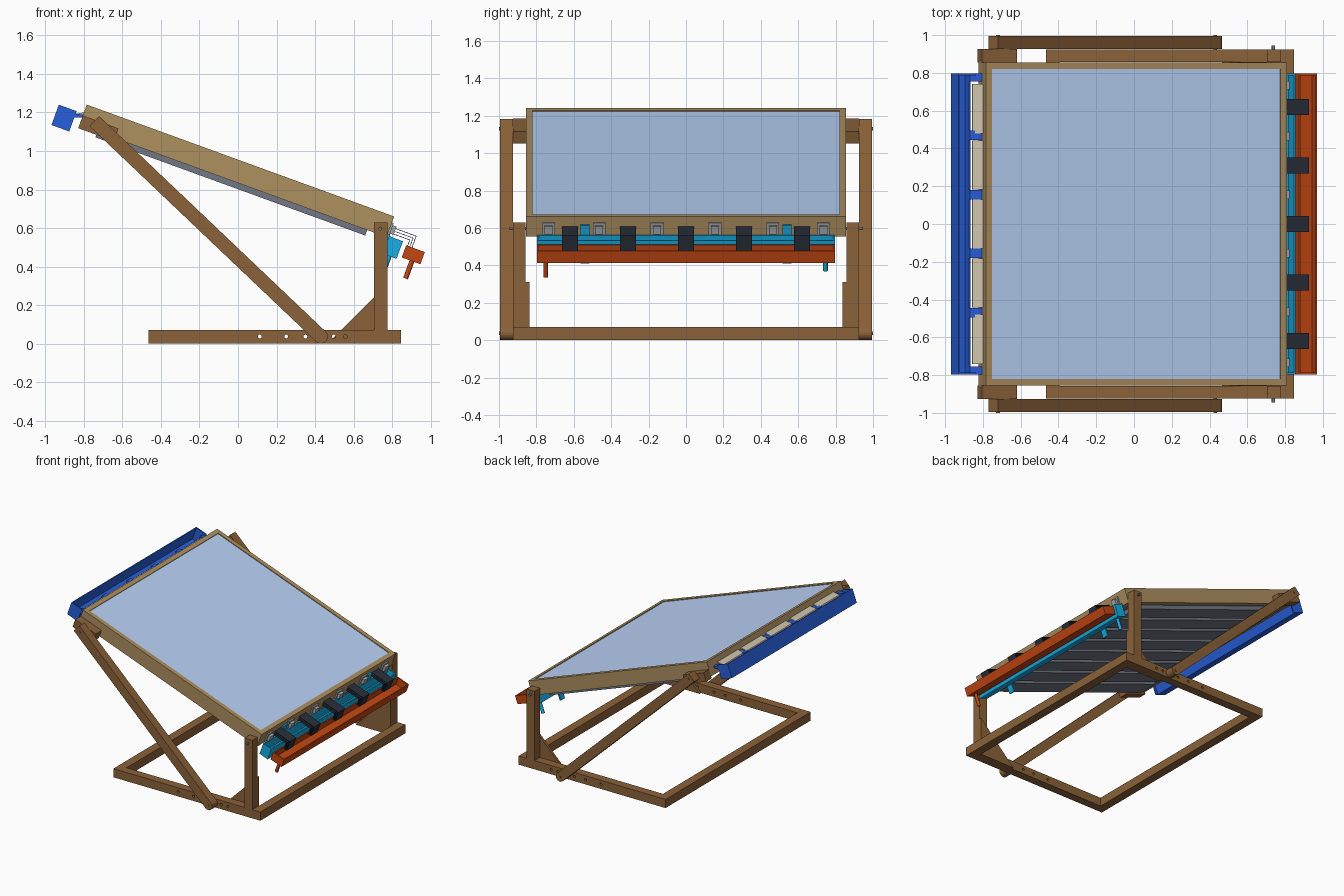
import bpy, bmesh
from math import radians, pi, cos, sin, atan2
from mathutils import Matrix

if "Cube" in bpy.data.objects:
    bpy.data.objects.remove(bpy.data.objects["Cube"])

TILT = radians(20)
PIVOT = (0.81, 0, 0.66)      # low top edge of the panel; tilted parts use (u, y, w) from here


def material(name, r, g, b):
    m = bpy.data.materials.new(name)
    m.diffuse_color = tuple((c / 255) ** 2.2 for c in (r, g, b)) + (1,)
    m.use_nodes = True
    m.node_tree.nodes["Principled BSDF"].inputs["Base Color"].default_value = m.diffuse_color
    return m


WOOD = material("brown_wood", 138, 98, 60)
TAN = material("tan_wood", 172, 142, 96)
GLASS = material("glass", 184, 209, 247)
SLATE = material("slate", 112, 118, 130)
BLUE = material("blue", 44, 95, 218)
TEAL = material("teal", 30, 172, 228)
RED = material("red", 194, 72, 26)
BLACK = material("black", 44, 50, 60)
GREY = material("grey", 165, 167, 170)
BEIGE = material("beige", 205, 195, 172)


def finish(name, bm, mat, tilted):
    bmesh.ops.recalc_face_normals(bm, faces=bm.faces[:])
    me = bpy.data.meshes.new(name)
    bm.to_mesh(me)
    bm.free()
    me.materials.append(mat)
    ob = bpy.data.objects.new(name, me)
    bpy.context.collection.objects.link(ob)
    if tilted:
        ob.location = PIVOT
        ob.rotation_euler = (0, TILT, 0)
    return ob


def prism(name, profiles, spans, mat, tilted=False):
    """Extrude each (x, z) profile along y over each span."""
    bm = bmesh.new()
    for pts in profiles:
        for y0, y1 in spans:
            a = [bm.verts.new((x, y0, z)) for x, z in pts]
            b = [bm.verts.new((x, y1, z)) for x, z in pts]
            bm.faces.new(a)
            bm.faces.new(b[::-1])
            for i in range(len(a)):
                j = (i + 1) % len(a)
                bm.faces.new((a[i], b[i], b[j], a[j]))
    return finish(name, bm, mat, tilted)


def rect(x0, x1, z0, z1):
    return [(x0, z0), (x1, z0), (x1, z1), (x0, z1)]


def disc(x, z, r, n=20):
    return [(x + r * cos(2 * pi * i / n), z + r * sin(2 * pi * i / n)) for i in range(n)]


def bar(x0, z0, x1, z1, r, n=12):
    """Bar profile, rounded at the first end and square at the second."""
    a = atan2(z1 - z0, x1 - x0) + pi / 2
    arc = [(x0 + r * cos(a + pi * i / n), z0 + r * sin(a + pi * i / n)) for i in range(n + 1)]
    return arc + [(x1 - r * cos(a), z1 - r * sin(a)), (x1 + r * cos(a), z1 + r * sin(a))]


def trough(u0, u1, w0, w_left, w_right, t=0.008):
    return [(u0, w_left), (u0, w0), (u1, w0), (u1, w_right), (u1 - t, w_right),
            (u1 - t, w0 + t), (u0 + t, w0 + t), (u0 + t, w_left)]


def both(y0, y1):
    return [(y0, y1), (-y1, -y0)]


def around(centres, width):
    return [(c - width / 2, c + width / 2) for c in centres]


def spout(name, u, y, w0, w1, r, mat):
    bm = bmesh.new()
    bmesh.ops.create_cone(bm, cap_ends=True, segments=20, radius1=r, radius2=r, depth=w1 - w0,
                          matrix=Matrix.Translation((u, y, (w0 + w1) / 2)))
    finish(name, bm, mat, True)


# base frame with adjustment holes through the side rails
rails = prism("base_side_rails", [rect(-0.465, 0.847, 0, 0.07)], both(0.857, 0.925), WOOD)
holes = prism("hole_cutter", [disc(x, 0.037, 0.01) for x in (0.113, 0.25, 0.35, 0.497, 0.557)],
              both(0.84, 0.94), WOOD)
cut = rails.modifiers.new("holes", "BOOLEAN")
cut.object = holes
cut.solver = "EXACT"
bpy.context.view_layer.objects.active = rails
bpy.ops.object.modifier_apply(modifier="holes")
bpy.data.objects.remove(holes)
prism("base_cross_rails", [rect(-0.465, -0.395, 0, 0.07), rect(0.777, 0.847, 0, 0.07)],
      [(-0.857, 0.857)], WOOD)

# posts, gussets, struts and bolts
prism("front_posts", [rect(0.705, 0.775, 0.07, 0.63)], both(0.857, 0.925), WOOD)
prism("post_gussets", [[(0.465, 0), (0.775, 0), (0.775, 0.31)]], both(0.838, 0.857), WOOD)
prism("struts", [bar(0.43, 0.037, -0.746, 1.155, 0.036)], both(0.926, 0.995), WOOD)
prism("strut_bolts", [disc(0.43, 0.037, 0.01), disc(-0.72, 1.13, 0.01)], both(0.86, 1.0), WOOD)
prism("post_bolts", [disc(0.738, 0.597, 0.009)], both(0.84, 0.945), SLATE)

# tilted panel box
L, T, H, D = 1.697, 0.036, 0.856, 0.114
prism("panel_side_boards", [rect(-L, 0, -D, 0)], both(H - T, H), TAN, True)
prism("panel_end_boards", [rect(-L, -L + T, -D, 0), rect(-T, 0, -D, 0)],
      [(-H + T, H - T)], TAN, True)
prism("glass_cover", [rect(-L + T, -T, -0.014, -0.006)], [(-H + T, H - T)], GLASS, True)
prism("panel_back", [rect(-L + T, -T, -D + 0.002, -D + 0.012)], [(-H + T, H - T)], SLATE, True)
prism("back_slats", [rect(-1.597, -0.107, -0.144, -D + 0.002)],
      around([(i - 3.5) * 0.205 for i in range(8)], 0.165), SLATE, True)
prism("pivot_blocks", [rect(-1.697, -1.5, -0.13, -0.06)], both(H, 0.926), WOOD, True)

# upper feed trough
prism("feed_trough", [trough(-1.833, -1.75, -0.162, -0.05, -0.09)], [(-0.795, 0.795)], BLUE, True)
prism("feed_trough_ends", [rect(-1.833, -1.735, -0.162, -0.05)], both(0.787, 0.797), BLUE, True)
hook = [(-1.76, -0.12), (-1.75, -0.12), (-1.75, -0.09), (-L, -0.07), (-L, -0.055), (-1.76, -0.07)]
prism("feed_trough_hooks", [hook], around((-0.47, -0.155, 0.155, 0.47), 0.05) + both(0.755, 0.797),
      BLUE, True)
prism("inlet_strips", [[(-1.745, -0.082), (-L, -0.055), (-L, -0.043), (-1.745, -0.07)]],
      around((-0.61, -0.312, 0, 0.312, 0.61), 0.26), BEIGE, True)

# lower inner trough with brackets and spout
prism("inner_trough", [trough(0.01, 0.087, -0.202, -0.1, -0.105)], [(-0.795, 0.795)], TEAL, True)
prism("inner_trough_ends", [rect(0.01, 0.087, -0.202, -0.105)], both(0.787, 0.797), TEAL, True)
prism("inner_trough_brackets", [rect(0, 0.012, -0.262, -0.045)], around((-0.54, 0.54), 0.05), TEAL, True)
spout("inner_spout", 0.046, 0.745, -0.29, -0.198, 0.013, TEAL)

# lower outer trough with spout
prism("outer_trough", [trough(0.11, 0.213, -0.186, -0.119, -0.119)], [(-0.795, 0.795)], RED, True)
prism("outer_trough_ends", [rect(0.11, 0.213, -0.186, -0.119)], both(0.787, 0.797), RED, True)
spout("outer_spout", 0.166, -0.75, -0.282, -0.182, 0.013, RED)

# nested thin straps bridging the panel and outer trough, and outlet clips between them
straps = []
for k in range(3):
    u, w, t = 0.144 - k * 0.012, -0.055 - k * 0.015, 0.003
    straps.append([(0, w), (u, w), (u, -0.142), (u - t, -0.142), (u - t, w - t), (0, w - t)])
prism("outlet_straps", straps, around((-0.62, -0.31, 0, 0.31, 0.62), 0.085), BLACK, True)
clips = (-0.735, -0.465, -0.155, 0.155, 0.465, 0.735)
prism("outlet_clips", [rect(0, 0.01, -0.1, -0.033)], around(clips, 0.067), GREY, True)
prism("outlet_clip_lips", [rect(0.01, 0.03, -0.09, -0.045)], around(clips, 0.045), GREY, True)
